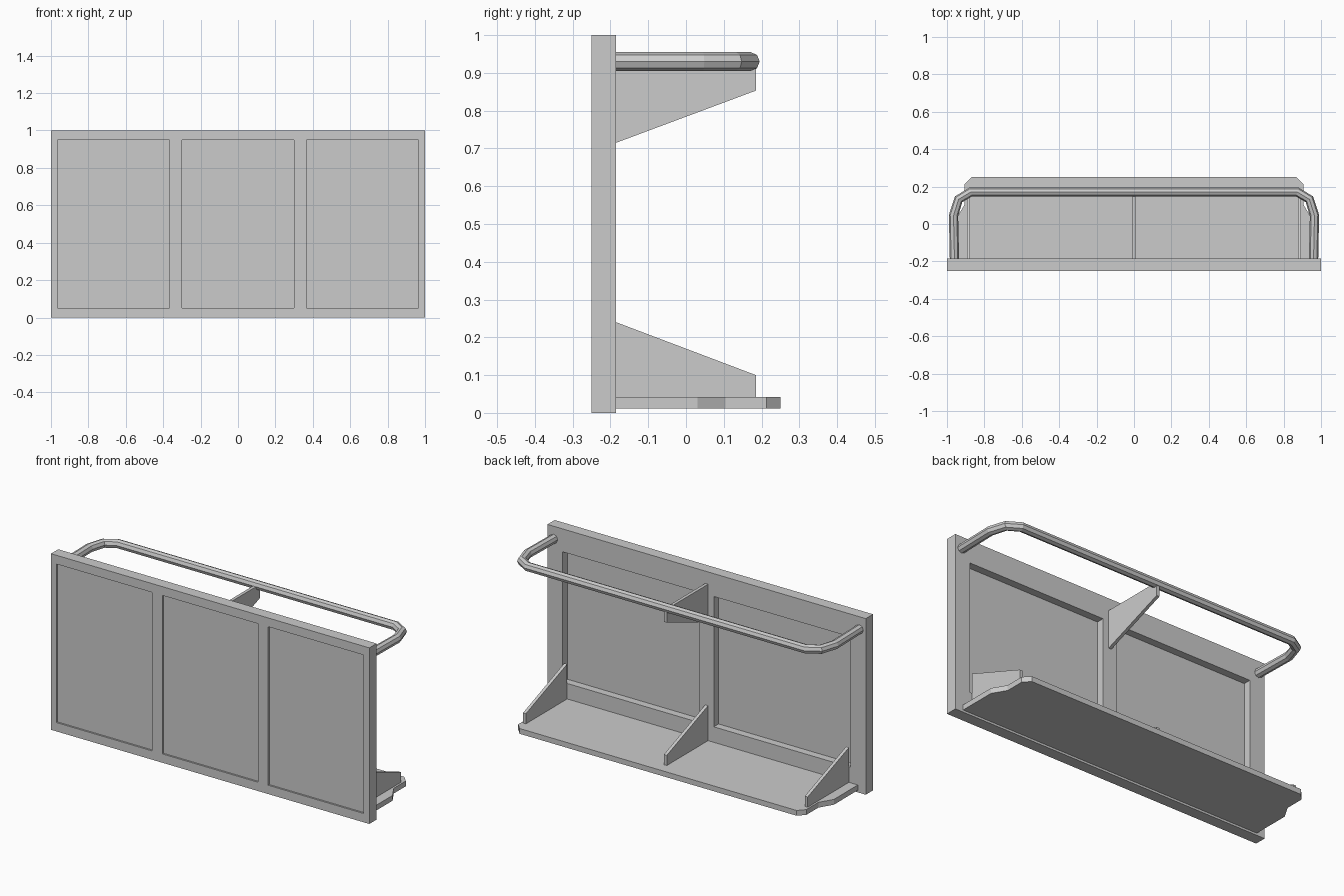
import bpy, bmesh
from mathutils import Vector

if "Cube" in bpy.data.objects:
    bpy.data.objects.remove(bpy.data.objects["Cube"])


def make_object(name, bm):
    bmesh.ops.recalc_face_normals(bm, faces=bm.faces)
    mesh = bpy.data.meshes.new(name)
    bm.to_mesh(mesh)
    bm.free()
    obj = bpy.data.objects.new(name, mesh)
    bpy.context.collection.objects.link(obj)
    return obj


def extrude(name, points, offset):
    """Closed outline of 3D points pushed along an offset vector."""
    bm = bmesh.new()
    face = bm.faces.new([bm.verts.new(p) for p in points])
    new = bmesh.ops.extrude_face_region(bm, geom=[face])["geom"]
    verts = [v for v in new if isinstance(v, bmesh.types.BMVert)]
    bmesh.ops.translate(bm, verts=verts, vec=Vector(offset))
    return make_object(name, bm)


def box(name, x0, x1, y0, y1, z0, z1):
    pts = [(x0, y0, z0), (x1, y0, z0), (x1, y1, z0), (x0, y1, z0)]
    return extrude(name, pts, (0, 0, z1 - z0))


def bracket(name, x, profile, thick=0.018):
    return extrude(name, [(x - thick / 2, y, z) for y, z in profile], (thick, 0, 0))


FRONT, BACK = -0.25, -0.185

# Main panel with three shallow front recesses and two deep back recesses
panel = box("panel", -1, 1, FRONT, BACK, 0, 1)
cutters = [box("front_recess_cutter", c - 0.3, c + 0.3, FRONT - 0.1, FRONT + 0.01, 0.05, 0.95)
           for c in (-0.665, 0, 0.665)]
cutters += [box("back_recess_cutter", c - 0.43, c + 0.43, BACK - 0.043, BACK + 0.1, 0.13, 0.87)
            for c in (-0.475, 0.475)]
bpy.context.view_layer.objects.active = panel
for cutter in cutters:
    cutter.hide_render = True
    mod = panel.modifiers.new("recess", "BOOLEAN")
    mod.operation = "DIFFERENCE"
    mod.solver = "EXACT"
    mod.object = cutter
    bpy.ops.object.modifier_apply(modifier=mod.name)
    bpy.data.objects.remove(cutter)

# Shelf with stepped, chamfered ends
half = [(0.95, BACK), (0.95, 0.03), (0.905, 0.105), (0.905, 0.213), (0.87, 0.25)]
outline = half + [(-x, y) for x, y in reversed(half)]
extrude("shelf", [(x, y, 0.012) for x, y in outline], (0, 0, 0.03))

# Shelf brackets and the single rail bracket
lower = [(BACK, 0.042), (0.185, 0.042), (0.185, 0.10), (BACK, 0.24)]
for label, x in (("left", -0.885), ("middle", 0), ("right", 0.885)):
    bracket("shelf_bracket_" + label, x, lower)
bracket("rail_bracket", 0, [(BACK, 0.715), (0.185, 0.853), (0.185, 0.93), (BACK, 0.93)])

# Eight-sided tubular guard rail
side = [(0.96, BACK), (0.965, 0.045), (0.938, 0.132), (0.873, 0.171)]
path = side + [(-x, y) for x, y in reversed(side)]
curve = bpy.data.curves.new("guard_rail", "CURVE")
curve.dimensions = "3D"
curve.bevel_depth = 0.025
curve.bevel_resolution = 2
curve.use_fill_caps = True
spline = curve.splines.new("POLY")
spline.points.add(len(path) - 1)
for point, (x, y) in zip(spline.points, path):
    point.co = (x, y, 0.93, 1)
spline.use_smooth = False
rail = bpy.data.objects.new("guard_rail", curve)
bpy.context.collection.objects.link(rail)
